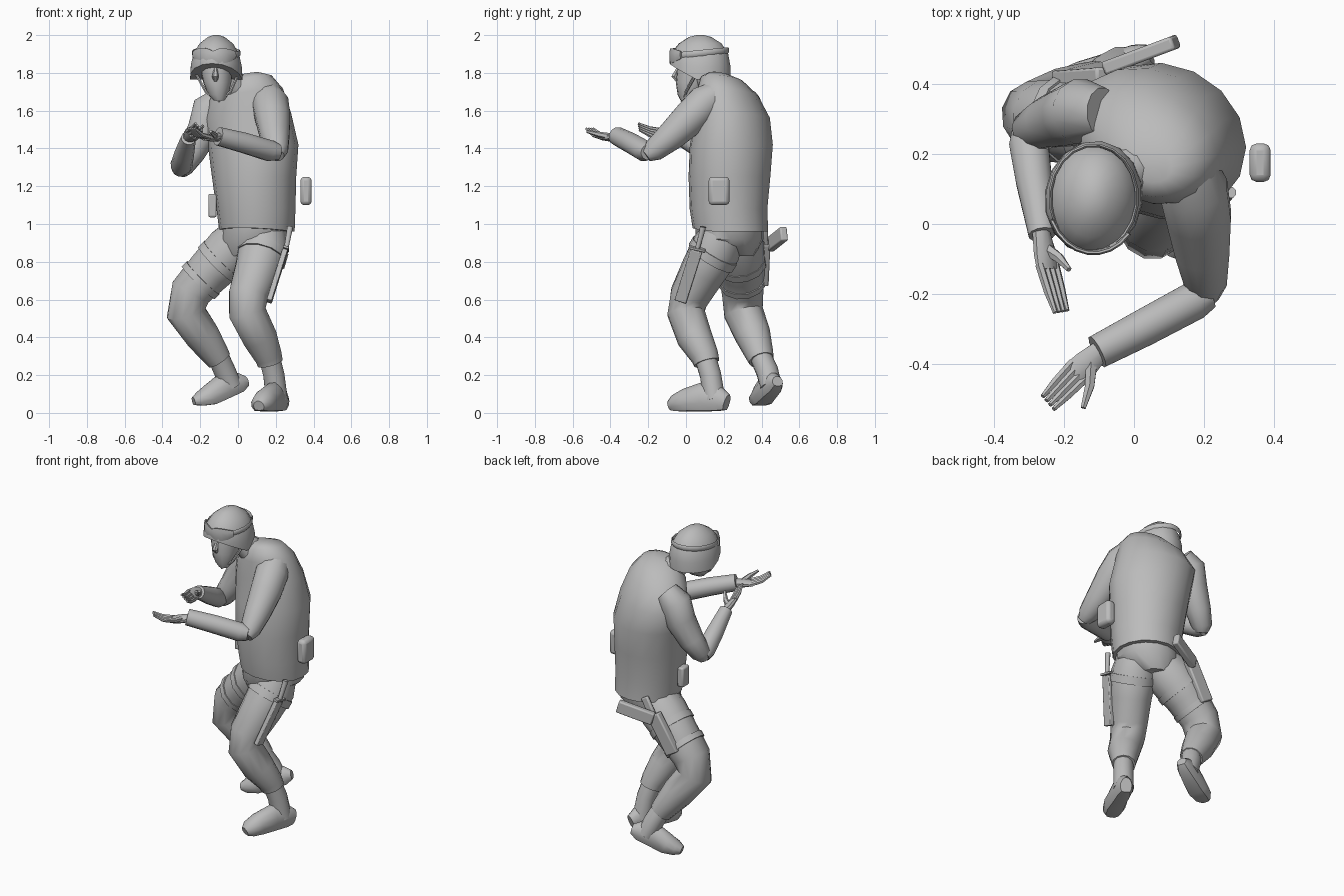
import bpy, bmesh
from math import sin, cos, pi, radians, sqrt
from mathutils import Vector

cube = bpy.data.objects.get("Cube")
if cube:
    bpy.data.objects.remove(cube, do_unlink=True)

# Single matte colour for the whole figure
grey = bpy.data.materials.new("plain_grey")
grey.use_nodes = True
colour = (0.5, 0.5, 0.5, 1)
grey.diffuse_color = colour
shader = next(n for n in grey.node_tree.nodes if n.type == 'BSDF_PRINCIPLED')
shader.inputs["Base Color"].default_value = colour
shader.inputs["Roughness"].default_value = 0.8

X, Y, Z = Vector((1, 0, 0)), Vector((0, 1, 0)), Vector((0, 0, 1))


def skin(name, rings, bevel=0, angle=45):
    """Join equal rings of points into a closed, capped surface."""
    bm = bmesh.new()
    loops = [[bm.verts.new(p) for p in ring] for ring in rings]
    n = len(loops[0])
    for low, high in zip(loops, loops[1:]):
        for i in range(n):
            j = (i + 1) % n
            bm.faces.new((low[i], low[j], high[j], high[i]))
    bm.faces.new(loops[0][::-1])
    bm.faces.new(loops[-1])
    bmesh.ops.recalc_face_normals(bm, faces=bm.faces)
    mesh = bpy.data.meshes.new(name)
    bm.to_mesh(mesh)
    bm.free()
    mesh.materials.append(grey)
    obj = bpy.data.objects.new(name, mesh)
    bpy.context.collection.objects.link(obj)
    if bevel:
        mod = obj.modifiers.new("soft_edges", 'BEVEL')
        mod.width, mod.segments = bevel, 2
    bpy.ops.object.select_all(action='DESELECT')
    obj.select_set(True)
    bpy.context.view_layer.objects.active = obj
    bpy.ops.object.shade_smooth_by_angle(angle=radians(angle))
    return obj


def tube(name, path, sizes, ref=Y, n=12, flat=1.0, bevel=0, angle=45):
    """Sweep an oval along a path; flat cuts off the underside of the oval."""
    pts = [Vector(p) for p in path]
    rings = []
    for k, p in enumerate(pts):
        t = (pts[min(k + 1, len(pts) - 1)] - pts[max(k - 1, 0)]).normalized()
        u = ref.cross(t).normalized()
        v = t.cross(u)
        size = sizes[k] if isinstance(sizes, list) else sizes
        ru, rv = size if isinstance(size, tuple) else (size, size)
        ring = []
        for i in range(n):
            a = 2 * pi * (i + 0.5) / n
            ring.append(p + u * ru * cos(a) + v * rv * max(sin(a), -flat))
        rings.append(ring)
    return skin(name, rings, bevel, angle)


def bar(name, a, b, width, depth, ref=Y, bevel=0.008):
    """Rectangular block between two points, given its half sizes."""
    size = (width * sqrt(2), depth * sqrt(2))
    return tube(name, [a, b], size, ref, n=4, bevel=bevel, angle=30)


def loft(name, rings, yaw=0, n=16):
    """Stack level ovals: z, centre, half sizes, side tilt, front lift."""
    c, s = cos(radians(yaw)), sin(radians(yaw))
    out = []
    for z, cx, cy, a, b, tilt, lift in rings:
        ring = []
        for i in range(n):
            t = 2 * pi * i / n
            px, py = a * cos(t), b * sin(t)
            ring.append((cx + px * c - py * s, cy + px * s + py * c,
                         z + tilt * cos(t) + lift * max(0, -sin(t))))
        out.append(ring)
    return skin(name, out)


# Torso, turned towards the right hand
loft("torso", [
    (.96, .10, .235, .2, .2, 0, .02), (1.08, .095, .225, .21, .205, 0, 0),
    (1.25, .085, .23, .225, .215, 0, 0), (1.42, .08, .24, .245, .215, 0, 0),
    (1.57, .05, .25, .24, .185, .02, 0), (1.69, .045, .22, .2, .155, .03, 0),
    (1.765, .05, .19, .13, .11, .025, 0), (1.795, .05, .17, .06, .05, .01, 0)],
    yaw=-25)
loft("hips", [
    (1.02, .1, .23, .18, .18, 0, 0), (.92, .09, .23, .185, .18, 0, 0),
    (.83, .05, .24, .12, .12, 0, 0)], yaw=-20)

# Head and face
tube("neck", [(.03, .18, 1.68), (-.04, .13, 1.76), (-.1, .09, 1.83)], [.09, .07, .065])
loft("head", [
    (1.655, -.1, .0, .03, .03, 0, 0), (1.685, -.105, .02, .055, .065, 0, 0),
    (1.75, -.11, .03, .075, .085, 0, 0), (1.82, -.115, .05, .085, .1, 0, 0),
    (1.9, -.115, .06, .085, .1, 0, 0)], yaw=-8, n=12)
tube("nose", [(-.118, -.04, 1.83), (-.12, -.062, 1.78), (-.119, -.045, 1.76)],
     [.008, .018, .012], X, n=6)

# Helmet, strap and raised goggles
hx, hy = -.115, .075
loft("helmet", [
    (1.765, hx, hy, .14, .163, 0, .085), (1.83, hx, hy, .137, .163, 0, .04),
    (1.9, hx, hy, .122, .15, 0, .01), (1.955, hx, hy, .09, .115, 0, 0),
    (1.99, hx, hy, .045, .06, 0, 0), (2, hx, hy, .015, .02, 0, 0)], yaw=-8)


def round_helmet(start, end, steps, grow):
    """Points on an oval round the helmet, with zero degrees at the front."""
    out = []
    for k in range(steps + 1):
        a = radians(start + (end - start) * k / steps - 8)
        out.append((hx + (.124 + grow) * sin(a), hy - (.15 + grow) * cos(a),
                    1.905 - .015 * cos(a)))
    return out


tube("goggle_strap", round_helmet(0, 360, 20, 0), (.006, .016), Z, n=6)
tube("goggles", round_helmet(-58, 58, 8, .007),
     [(.008, h) for h in (.02, .034, .042, .042, .028, .042, .042, .034, .02)], Z, n=8)
tube("chin_strap", [(-.22, .05, 1.79), (-.17, .0, 1.7), (-.1, -.02, 1.65),
                    (-.04, .0, 1.7), (.0, .05, 1.79)], .008, n=6)

# Arms: sleeve, forearm
tube("left_upper_arm", [(.15, .19, 1.7), (.17, .1, 1.64), (.185, .02, 1.56),
                        (.195, -.08, 1.465), (.205, -.17, 1.39), (.21, -.21, 1.36)],
     [.07, .1, .095, .08, .062, .035], X)
tube("left_forearm", [(.215, -.2, 1.38), (.17, -.22, 1.387), (.03, -.295, 1.43), (-.105, -.365, 1.465)],
     [.042, .057, .055, .05], Z)
tube("right_upper_arm", [(-.09, .32, 1.66), (-.15, .32, 1.61), (-.18, .31, 1.5),
                         (-.245, .29, 1.38), (-.295, .265, 1.3), (-.305, .25, 1.265)],
     [.07, .095, .09, .075, .06, .035])
tube("right_forearm", [(-.31, .27, 1.285), (-.3, .23, 1.31), (-.285, .12, 1.37), (-.262, -.03, 1.455)],
     [.04, .058, .053, .04], Z)


def hand(side, wrist, knuckle, tip, thumb, across):
    """Flat palm with four fingers and a thumb, bent upwards."""
    w, k, t, th = map(Vector, (wrist, knuckle, tip, thumb))
    s = Vector(across).normalized()
    up = s.cross(k - w).normalized()
    tube(side + "_palm", [w - (k - w) * .2, w.lerp(k, .5), k],
         [(.028, .024), (.04, .022), (.042, .014)], up, n=10)
    for i in range(4):
        off = s * (i - 1.5)
        base, end = k + off * .02, t + off * .016
        mid = base.lerp(end, .5) - Z * .008
        tube(f"{side}_finger_{i + 1}", [base - (k - w) * .2, mid, end], [.013, .012, .007], up, n=6)
    root = w.lerp(k, .3)
    tube(side + "_thumb", [root, root.lerp(th, .5) + s * .01, th], [.02, .015, .008], up, n=6)


hand("left", (-.1, -.365, 1.46), (-.17, -.43, 1.455), (-.245, -.51, 1.505),
     (-.145, -.525, 1.49), (.65, -.75, 0))
hand("right", (-.262, -.04, 1.46), (-.245, -.13, 1.475), (-.208, -.25, 1.515),
     (-.185, -.13, 1.52), (.6, .1, -.6))

# Trouser legs
tube("left_leg", [(.14, .2, .96), (.135, .16, .87), (.1, .09, .75), (.055, .02, .62),
                  (.05, .0, .53), (.115, .045, .4), (.16, .1, .3), (.17, .11, .265)],
     [.12, .135, .122, .108, .102, .095, .075, .07])
tube("right_leg", [(.03, .26, .94), (-.04, .28, .86), (-.15, .295, .75), (-.25, .3, .64),
                   (-.275, .305, .53), (-.19, .355, .41), (-.12, .39, .31), (-.1, .4, .28)],
     [.12, .14, .125, .113, .107, .095, .075, .068])

# Boots: shaft and flat-soled foot, from heel to toe
tube("left_boot_shaft", [(.165, .1, .3), (.19, .13, .2), (.205, .15, .07)], [.058, .058, .06])
tube("left_boot_foot", [(.24, .215, .05), (.22, .175, .065), (.185, .09, .075),
                        (.145, .0, .06), (.12, -.06, .045), (.11, -.085, .035)],
     [(.035, .05), (.052, .075), (.055, .09), (.065, .07), (.055, .05), (.03, .03)],
     Z, flat=.75)
tube("right_boot_shaft", [(-.11, .39, .31), (-.07, .43, .22), (-.035, .45, .14)], [.058, .06, .058])
tube("right_boot_foot", [(.045, .485, .165), (.01, .47, .155), (-.07, .435, .135),
                         (-.145, .405, .09), (-.2, .385, .07), (-.235, .375, .06)],
     [(.03, .03), (.045, .06), (.055, .08), (.062, .065), (.055, .045), (.03, .025)],
     Z, flat=.75)

# Thigh straps
for name, a, b, r in (
        ("left_thigh_strap", (.134, .155, .86), (.122, .13, .82), .138),
        ("right_upper_strap", (-.085, .285, .815), (-.115, .29, .785), .138),
        ("right_lower_strap", (-.185, .297, .715), (-.21, .3, .69), .127)):
    tube(name, [a, b], r)

# Knife in its sheath on the left thigh
bar("knife_sheath", (.25, .055, .86), (.165, -.03, .59), .032, .014, X, .005)
bar("knife_guard", (.256, .06, .875), (.252, .057, .862), .045, .016, X, .003)
tube("knife_handle", [(.255, .06, .87), (.268, .08, .94), (.276, .09, .985)], [.013, .015, .017], n=8)

# Holster and sidearm behind the right thigh
bar("holster", (-.07, .425, .91), (-.2, .415, .69), .043, .022)
bar("sidearm", (-.08, .445, .89), (.12, .52, .95), .02, .038, Z)
bar("holster_hanger", (.0, .42, 1), (-.07, .425, .88), .025, .012)

# Belt pouches
bar("left_hip_pouch", (.36, .175, 1.1), (.36, .175, 1.25), .03, .055, bevel=.02)
bar("right_hip_pouch", (-.135, .22, 1.035), (-.135, .22, 1.16), .022, .035, bevel=.01)
